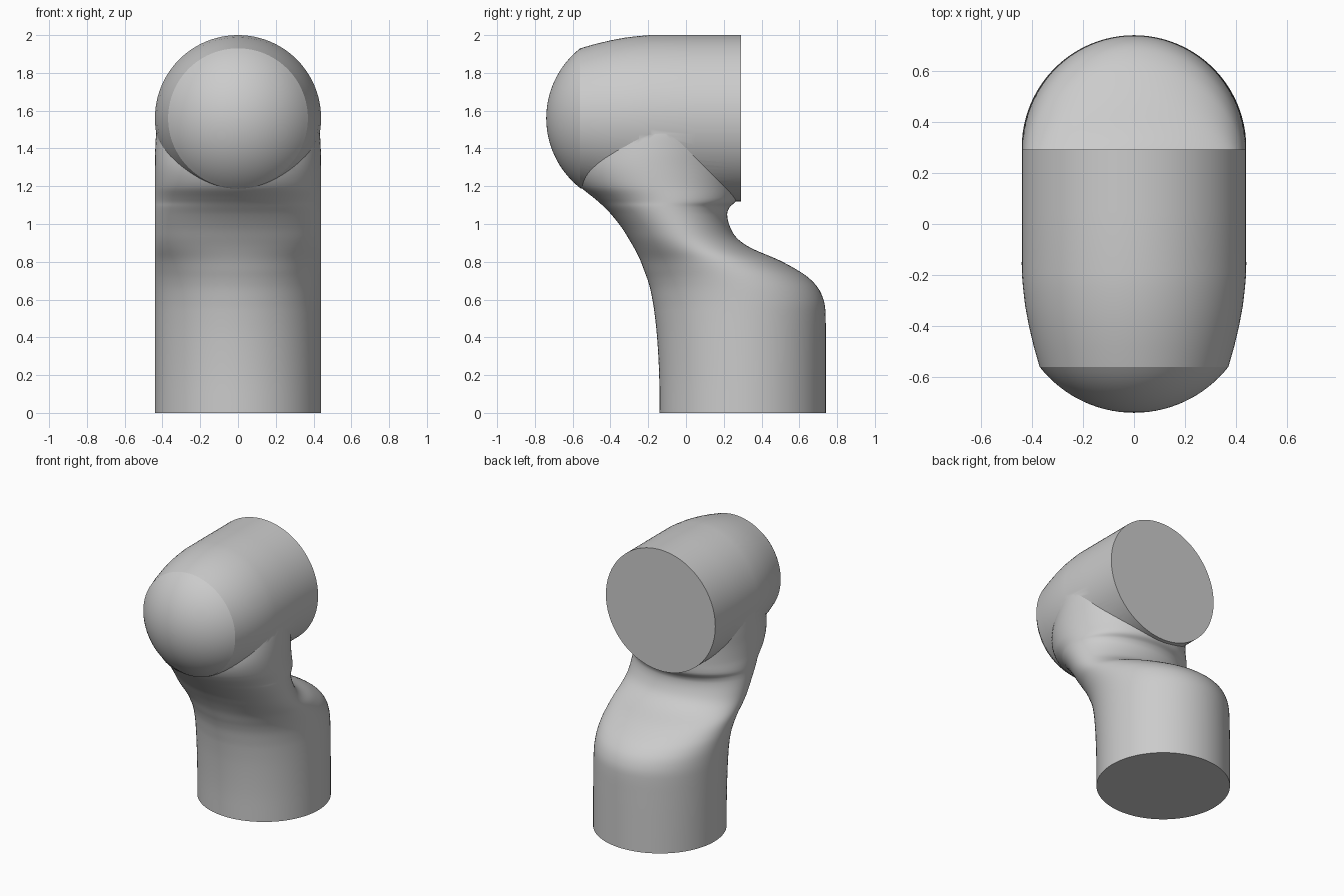
import bpy, bmesh, math

if "Cube" in bpy.data.objects:
    bpy.data.objects.remove(bpy.data.objects["Cube"])

SEG = 96
HEAD_Z = 1.56


def skin(name, rings):
    """Skin a closed solid over a list of equally sized point rings."""
    bm = bmesh.new()
    loops = [[bm.verts.new(p) for p in ring] for ring in rings]
    for a, b in zip(loops, loops[1:]):
        for i in range(SEG):
            j = (i + 1) % SEG
            bm.faces.new((a[i], a[j], b[j], b[i]))
    bm.faces.new(loops[0][::-1])
    bm.faces.new(loops[-1])
    bmesh.ops.recalc_face_normals(bm, faces=bm.faces[:])
    mesh = bpy.data.meshes.new(name)
    bm.to_mesh(mesh)
    bm.free()
    obj = bpy.data.objects.new(name, mesh)
    bpy.context.collection.objects.link(obj)
    return obj


def ellipse(place):
    return [place(math.cos(t), math.sin(t))
            for t in (2 * math.pi * i / SEG for i in range(SEG))]


def refine(rows, steps):
    """Smooth the rows, using the first column as the parameter."""
    n = len(rows)

    def slope(i, k):
        a, b = rows[max(i - 1, 0)], rows[min(i + 1, n - 1)]
        return (b[k] - a[k]) / (b[0] - a[0])

    out = []
    for i in range(n - 1):
        p, q = rows[i], rows[i + 1]
        h = q[0] - p[0]
        for s in range(steps):
            t = s / steps
            row = [p[0] + h * t]
            for k in range(1, len(p)):
                row.append((2*t**3 - 3*t**2 + 1) * p[k] + (t**3 - 2*t**2 + t) * h * slope(i, k)
                           + (3*t**2 - 2*t**3) * q[k] + (t**3 - t**2) * h * slope(i + 1, k))
            out.append(row)
    return out + [list(rows[-1])]


# Column and leaning neck: height, front y, back y, half width
sections = [
    (0.00, -0.14, 0.74, 0.44), (0.20, -0.142, 0.74, 0.44),
    (0.40, -0.153, 0.74, 0.44), (0.54, -0.168, 0.738, 0.44),
    (0.60, -0.178, 0.728, 0.44), (0.66, -0.19, 0.70, 0.44),
    (0.71, -0.205, 0.655, 0.44), (0.75, -0.22, 0.60, 0.44),
    (0.81, -0.243, 0.49, 0.44), (0.87, -0.273, 0.35, 0.44),
    (0.92, -0.302, 0.275, 0.44), (0.98, -0.34, 0.235, 0.44),
    (1.05, -0.395, 0.218, 0.44), (1.09, -0.434, 0.232, 0.44),
    (1.115, -0.46, 0.26, 0.44), (1.14, -0.49, 0.272, 0.44),
    (1.20, -0.56, 0.278, 0.44), (1.30, -0.60, 0.28, 0.44),
    (1.40, -0.58, 0.28, 0.438), (1.50, -0.53, 0.27, 0.43),
    (1.60, -0.48, 0.26, 0.40),
]
rings = []
for z, front, back, w in refine(sections, 4):
    mid, depth = (front + back) / 2, (back - front) / 2
    rings.append(ellipse(lambda c, s: (w * c, mid + depth * s, z)))
body = skin("elbow_body", rings)

# Head: flat back, straight barrel, slight taper, spherical front
profile = [(0.292, 0.44), (0.05, 0.44), (-0.19, 0.44), (-0.25, 0.435), (-0.32, 0.427),
           (-0.40, 0.412), (-0.48, 0.393), (-0.56, 0.37)]
R = 0.47
start = math.asin(0.37 / R)
for i in range(1, 16):
    a = start * (1 - i / 15.1)
    profile.append((-0.27 - R * math.cos(a), R * math.sin(a)))
head = skin("head", [ellipse(lambda c, s: (r * c, y, HEAD_Z + r * s)) for y, r in profile])

# Fuse both parts into one skin
mod = body.modifiers.new("fuse", 'BOOLEAN')
mod.operation = 'UNION'
mod.solver = 'EXACT'
mod.object = head
bpy.context.view_layer.objects.active = body
body.select_set(True)
bpy.ops.object.modifier_apply(modifier=mod.name)
bpy.data.objects.remove(head)
bpy.ops.object.shade_smooth_by_angle(angle=math.radians(22))
